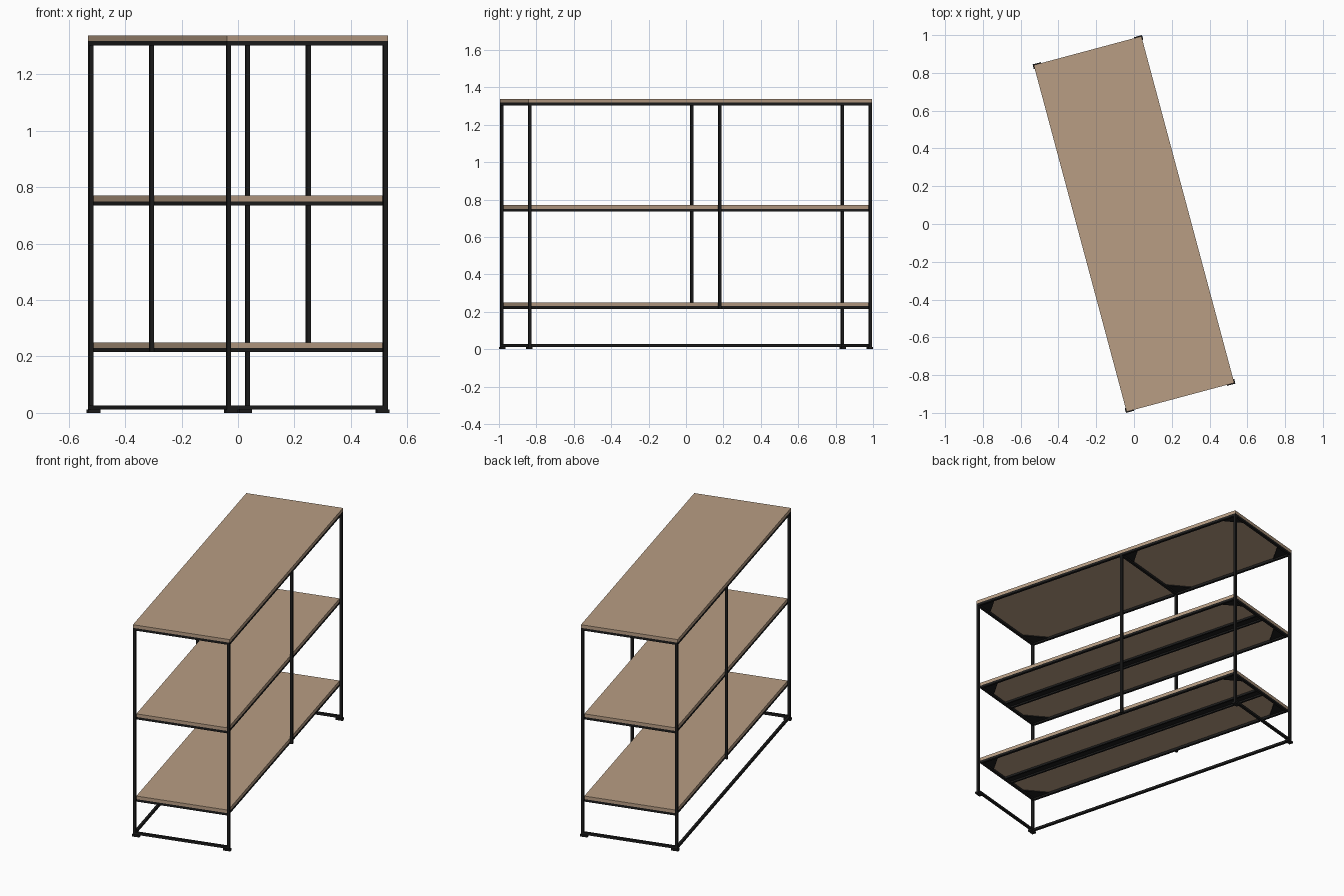
import bpy, bmesh
from math import radians
from mathutils import Matrix

if "Cube" in bpy.data.objects:
    bpy.data.objects.remove(bpy.data.objects["Cube"])

ROT = Matrix.Rotation(radians(15), 4, 'Z')   # whole unit is turned 15 degrees
U, V = 0.295, 0.95                           # half width, half length
T = 0.015                                    # steel tube size
MID = 0.11                                   # position of the middle posts


def material(name, rgb):
    m = bpy.data.materials.new(name)
    m.diffuse_color = (*rgb, 1)
    m.use_nodes = True
    m.node_tree.nodes["Principled BSDF"].inputs["Base Color"].default_value = m.diffuse_color
    return m


WOOD = material("wood", (0.48, 0.34, 0.23))
STEEL = material("black_steel", (0.012, 0.012, 0.012))


def prism(name, pts, z0, z1, mat):
    """Extrude a flat outline from z0 to z1."""
    bm = bmesh.new()
    face = bm.faces.new([bm.verts.new((x, y, z0)) for x, y in pts])
    out = bmesh.ops.extrude_face_region(bm, geom=[face])
    top = [v for v in out["geom"] if isinstance(v, bmesh.types.BMVert)]
    bmesh.ops.translate(bm, verts=top, vec=(0, 0, z1 - z0))
    bmesh.ops.recalc_face_normals(bm, faces=bm.faces)
    me = bpy.data.meshes.new(name)
    bm.to_mesh(me)
    bm.free()
    me.materials.append(mat)
    ob = bpy.data.objects.new(name, me)
    ob.matrix_world = ROT
    bpy.context.collection.objects.link(ob)
    return ob


def box(name, x0, x1, y0, y1, z0, z1, mat=STEEL):
    return prism(name, [(x0, y0), (x1, y0), (x1, y1), (x0, y1)], z0, z1, mat)


def gusset(name, x, y, sx, sy, z):
    """Triangular corner plate pointing inwards along sx, sy."""
    a = 0.11
    prism(name, [(x, y), (x + sx * a, y), (x, y + sy * a)], z - 0.005, z, STEEL)


def frame(name, hu, hv, z):
    """Rectangular tube frame with its top at z, plus corner plates."""
    for s in (-1, 1):
        c = s * (hu - T / 2)
        box(name + "_long_rail", c - T / 2, c + T / 2, -hv, hv, z - T, z)
        c = s * (hv - T / 2)
        box(name + "_end_rail", -hu + T, hu - T, c - T / 2, c + T / 2, z - T, z)
        for t in (-1, 1):
            gusset(name + "_corner_plate", s * (hu - T), t * (hv - T), -s, -t, z)


# top board and its frame with a cross beam
box("top_board", -U, U, -V, V, 1.318, 1.338, WOOD)
frame("top_frame", U, V, 1.318)
box("top_cross_beam", -U + T, U - T, MID - T / 2, MID + T / 2, 1.303, 1.318)
for s in (-1, 1):
    gusset("cross_beam_plate", s * (U - T), MID + T / 2, -s, 1, 1.318)

# two lower shelves, set between the posts, each with a centre stiffener
for name, z in (("middle_shelf", 0.75), ("lower_shelf", 0.23)):
    hu, hv = U - T, V - T
    box(name + "_board", -hu, hu, -hv, hv, z, z + 0.02, WOOD)
    frame(name + "_frame", hu, hv, z)
    L = hv - T
    box(name + "_stiffener_web", -0.035, 0.035, -L, L, z - 0.003, z)
    for s in (-1, 1):
        box(name + "_stiffener_lip", s * 0.03 - 0.006, s * 0.03 + 0.006,
            -L, L, z - 0.013, z - 0.003)

# corner posts, feet and middle posts
for s in (-1, 1):
    for t in (-1, 1):
        x, y = s * (U - T / 2), t * (V - T / 2)
        box("corner_post", x - T / 2, x + T / 2, y - T / 2, y + T / 2, 0.012, 1.303)
        fx, fy = sorted((s * (U + 0.005), s * (U - 0.04))), sorted((t * (V + 0.005), t * (V - 0.02)))
        box("foot", *fx, *fy, 0, 0.012)
    x = s * (U - T / 2)
    box("middle_post", x - T / 2, x + T / 2, MID - T / 2, MID + T / 2, 0.215, 1.303)
    # bottom end rails
    y = s * (V - T / 2)
    box("bottom_end_rail", -U + T, U - T, y - T / 2, y + T / 2, 0.012, 0.027)

# single bottom long rail on one side
box("bottom_long_rail", -U, -U + T, -V + T, V - T, 0.012, 0.027)
